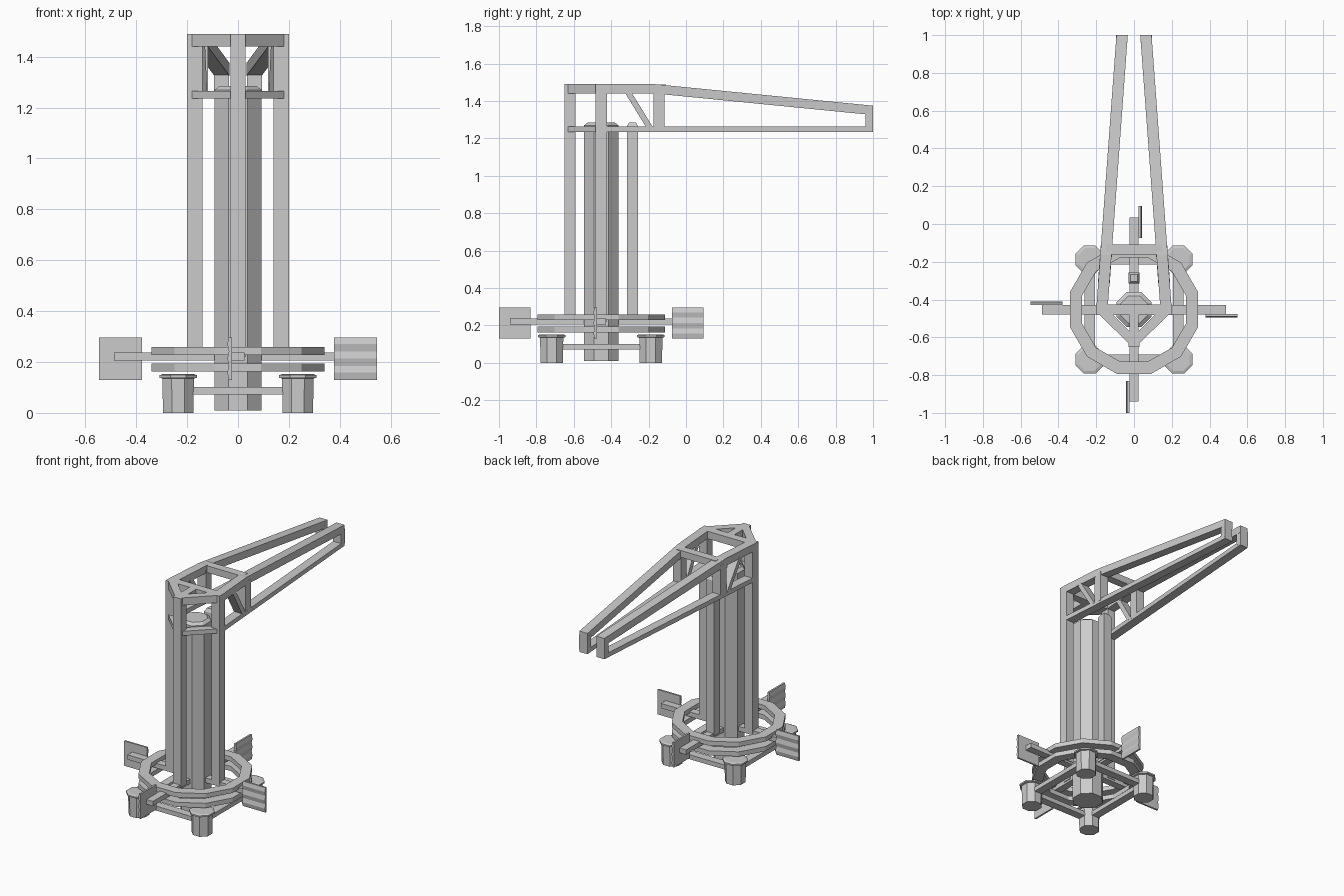
import bpy, bmesh, math
from mathutils import Vector, Matrix

if "Cube" in bpy.data.objects:
    bpy.data.objects.remove(bpy.data.objects["Cube"])

CY = -0.453          # mast axis
Z = Vector((0, 0, 1))


def make(name, bm):
    bmesh.ops.recalc_face_normals(bm, faces=bm.faces)
    me = bpy.data.meshes.new(name)
    bm.to_mesh(me)
    bm.free()
    ob = bpy.data.objects.new(name, me)
    bpy.context.collection.objects.link(ob)
    return ob


def loft(name, rings, closed=False):
    """Skin between point rings; cap the ends unless closed."""
    bm = bmesh.new()
    vs = [[bm.verts.new(p) for p in r] for r in rings]
    n = len(vs[0])
    pairs = list(zip(vs, vs[1:] + vs[:1])) if closed else list(zip(vs, vs[1:]))
    for a, b in pairs:
        for i in range(n):
            j = (i + 1) % n
            bm.faces.new((a[i], a[j], b[j], b[i]))
    if not closed:
        bm.faces.new(vs[0])
        bm.faces.new(vs[-1])
    return make(name, bm)


def bar(name, p, q, a, b):
    """Bar from p to q; a and b are half-width vectors of the section."""
    a, b = Vector(a), Vector(b)
    return loft(name, [[Vector(c) + s for s in (a + b, a - b, -a - b, b - a)] for c in (p, q)])


def hbar(name, p, q, w, h):
    d = Vector(q) - Vector(p)
    return bar(name, p, q, Z.cross(d).normalized() * w / 2, Z * h / 2)


def post(name, x, y, z0, z1, w):
    return bar(name, (x, y, z0), (x, y, z1), (w / 2, 0, 0), (0, w / 2, 0))


def gon(r, z, n, x=0, y=CY):
    """Regular polygon, flats facing the axes, r = apothem."""
    R = r / math.cos(math.pi / n)
    return [Vector((x + R * math.cos((i + .5) * math.tau / n), y + R * math.sin((i + .5) * math.tau / n), z))
            for i in range(n)]


# central octagonal mast with bevelled cap
loft("mast_column", [gon(.092, .01, 8), gon(.092, 1.27, 8), gon(.072, 1.285, 8)])

# feet with flanges and square base frame
FX, FY = .235, .265
for sx in (-1, 1):
    for sy in (-1, 1):
        x, y = sx * FX, CY + sy * FY
        loft("foot", [gon(r, z, 8, x, y) for r, z in
                      ((.06, 0), (.062, .135), (.074, .138), (.074, .148), (.06, .153))])
    hbar("base_side_beam", (sx * FX, CY - FY, .087), (sx * FX, CY + FY, .087), .055, .03)
    hbar("base_cross_beam", (-FX, CY + sx * FY, .087), (FX, CY + sx * FY, .087), .055, .03)

# lower and upper turning rings
for name, z in (("lower_ring", .163), ("upper_ring", .228)):
    bm_rings = [gon(r, zz, 12) for r, zz in ((.34, z), (.34, z + .031), (.275, z + .031), (.275, z))]
    loft(name, bm_rings, closed=True)

# four capstan arms with ribbed paddles
for k in range(4):
    rot = Matrix.Translation((0, CY, 0)) @ Matrix.Rotation(k * math.pi / 2, 4, 'Z')
    arm = bar("capstan_arm", (0, 0, .222), (0, -.487, .222), (.025, 0, 0), (0, 0, .016))
    sec = [(-.024, .13), (-.024, .297), (-.036, .297), (-.042, .27), (-.036, .242),
           (-.042, .213), (-.036, .185), (-.042, .158), (-.036, .13)]
    pad = loft("paddle", [[(x, -r, z) for x, z in sec] for r in (.378, .547)])
    for ob in (arm, pad):
        ob.data.transform(rot)

# outer posts
T, B = 1.465, 1.25       # top and bottom chord centre heights
post("front_post", 0, CY - .167, .22, 1.49, .06)
post("rear_post", 0, CY + .167, .22, 1.265, .06)
loft("rear_post_cap", [[(sx * w, CY + .167 + sy * w, z) for sx, sy in ((1, 1), (1, -1), (-1, -1), (-1, 1))]
                       for w, z in ((.03, 1.265), (.018, 1.285))])

# head frame and jib trusses
def jx(y):
    return .17 - .107 * (y - CY) / (1 - CY)

for s in (-1, 1):
    def at(y, z):
        return (s * jx(y), y, z)
    hx, hz, bz = (.03, 0, 0), (0, 0, .025), (0, 0, .015)
    post("side_post", s * .17, CY, .22, 1.49, .06)
    hbar("head_diagonal_top", (s * .175, CY, T), (0, CY - .172, T), .05, .05)
    hbar("head_diagonal_bottom", (s * .175, CY, B), (0, CY - .172, B), .05, .03)
    bar("jib_top_chord_level", at(CY, T), at(-.165, T), hx, hz)
    bar("jib_top_chord_sloped", at(-.165, T), at(1, 1.35), hx, hz)
    bar("jib_bottom_chord", at(CY, B), at(1, B), hx, bz)
    bar("jib_tip_post", at(.98, B), at(.98, 1.351), hx, (0, .02, 0))
    bar("jib_upright", at(-.145, B), at(-.145, 1.46), hx, (0, .03, 0))
    bar("jib_brace", at(-.312, 1.45), at(-.192, 1.255), hx, (0, .018, 0))
hbar("head_cross_beam", (-.17, CY, T), (.17, CY, T), .055, .05)
hbar("head_centre_beam", (0, CY, T), (0, CY - .167, T), .05, .05)
hbar("jib_cross_beam", (-jx(-.135), -.135, T), (jx(-.135), -.135, T), .055, .046)
